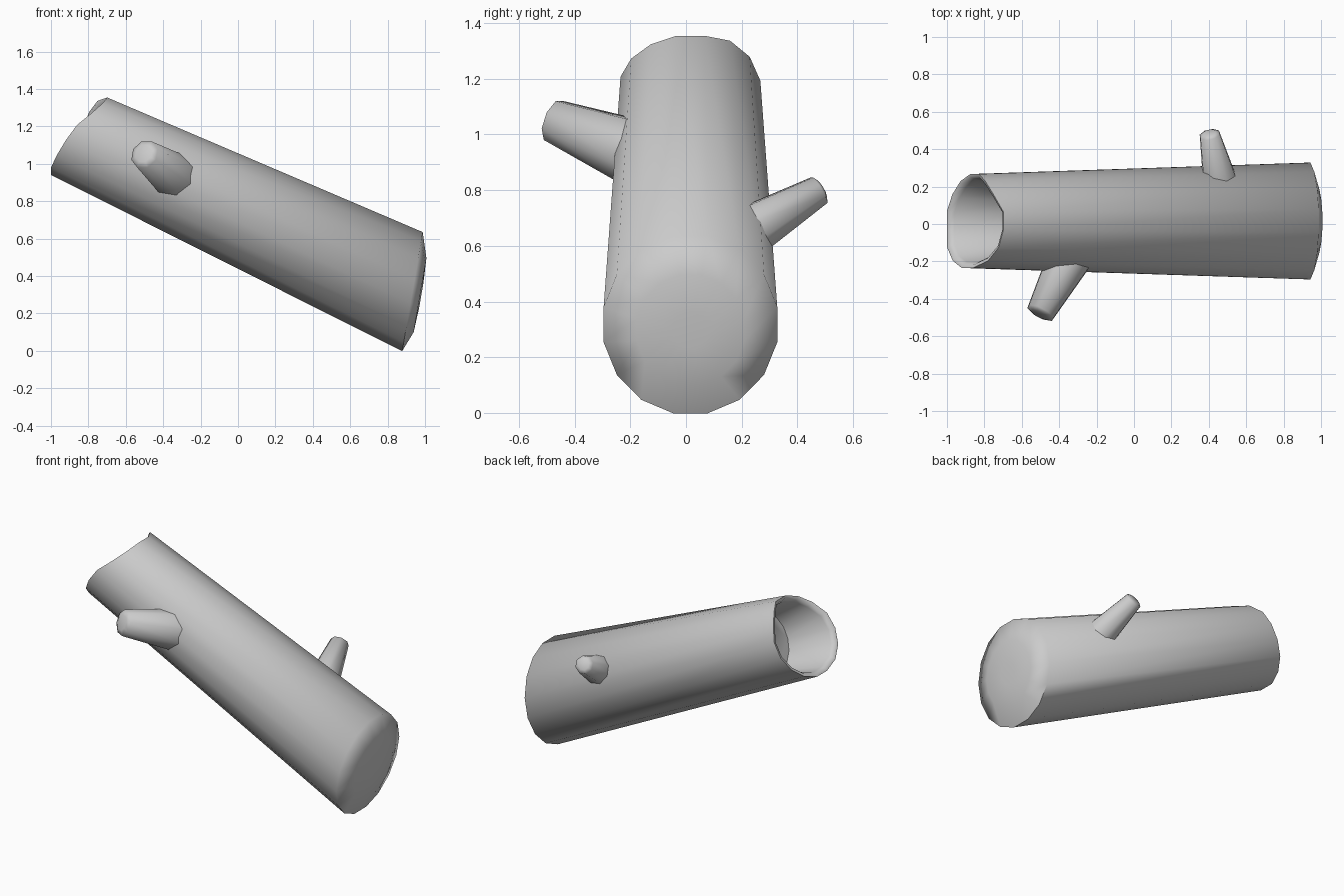
import bpy, bmesh, math
from mathutils import Vector

if "Cube" in bpy.data.objects:
    bpy.data.objects.remove(bpy.data.objects["Cube"])

AXIS = Vector((0.907, 0, -0.421)).normalized()   # downhill direction of the log
UP = Vector((0.421, 0, 0.907)).normalized()
SIDE = Vector((0, 1, 0))
SIDES = 16


def loft(name, rings, angle):
    """Skin a list of point rings, closing both ends."""
    bm = bmesh.new()
    loops = [[bm.verts.new(p) for p in ring] for ring in rings]
    for a, b in zip(loops, loops[1:]):
        n = len(a)
        for i in range(n):
            bm.faces.new((a[i], a[(i + 1) % n], b[(i + 1) % n], b[i]))
    bm.faces.new(loops[0])
    bm.faces.new(loops[-1])
    bmesh.ops.recalc_face_normals(bm, faces=bm.faces)
    mesh = bpy.data.meshes.new(name)
    bm.to_mesh(mesh)
    bm.free()
    obj = bpy.data.objects.new(name, mesh)
    bpy.context.collection.objects.link(obj)
    bpy.context.view_layer.objects.active = obj
    obj.select_set(True)
    bpy.ops.object.shade_smooth_by_angle(angle=math.radians(angle))
    obj.select_set(False)
    return obj


def log_ring(center, radius, shift):
    """Ring across the log; shift(k, angle) slides each point along the axis."""
    pts = []
    for k in range(SIDES):
        a = math.radians(11.25 + 22.5 * k)
        pts.append(center + UP * radius * math.cos(a) + SIDE * radius * math.sin(a)
                   + AXIS * shift(k, a))
    return pts


mouth = Vector((-0.85, 0.016, 1.148))
foot = Vector((0.9325, 0.016, 0.317))

# Uneven broken edge of the open end
JAG = [.05, .01, -.005, 0, -.005, -.02, -.035, -.05,
       -.05, -.065, -.065, -.055, -.035, .01, .04, .05]


def cap_ring(scale, bulge):
    return log_ring(foot, 0.318 * scale,
                    lambda k, a: -0.086 * scale * math.cos(a) + bulge)


# Log: hollow floor, inner wall, rim, outer bark, slanted domed foot
rings = [
    log_ring(mouth, 0.19, lambda k, a: 0.27),
    log_ring(mouth, 0.225, lambda k, a: JAG[k] + 0.03),
    log_ring(mouth, 0.24, lambda k, a: JAG[k] + 0.002),
    log_ring(mouth, 0.256, lambda k, a: JAG[k]),
    cap_ring(1, 0),
    cap_ring(0.62, 0.045),
    cap_ring(0.2, 0.052),
]
loft("hollow_log", rings, 80)


# Branch stubs: tapered, set into the bark, with a slightly rounded tip
def stub(name, base, tip, r_base, r_tip, sides=8):
    base, tip = Vector(base), Vector(tip)
    d = (tip - base).normalized()
    u = d.cross(Vector((0, 0, 1))).normalized()
    v = d.cross(u)
    start = base - d * 0.08
    rings = []
    for c, r in ((start, r_base), (tip, r_tip), (tip + d * 0.012, r_tip * 0.6)):
        rings.append([c + u * r * math.cos(2 * math.pi * (i + .5) / sides)
                      + v * r * math.sin(2 * math.pi * (i + .5) / sides)
                      for i in range(sides)])
    return loft(name, rings, 80)


stub("front_branch_stub", (-0.365, -0.22, 0.95), (-0.5, -0.475, 1.05), 0.13, 0.08)
stub("back_branch_stub", (0.45, 0.275, 0.68), (0.405, 0.478, 0.8), 0.1, 0.057)
